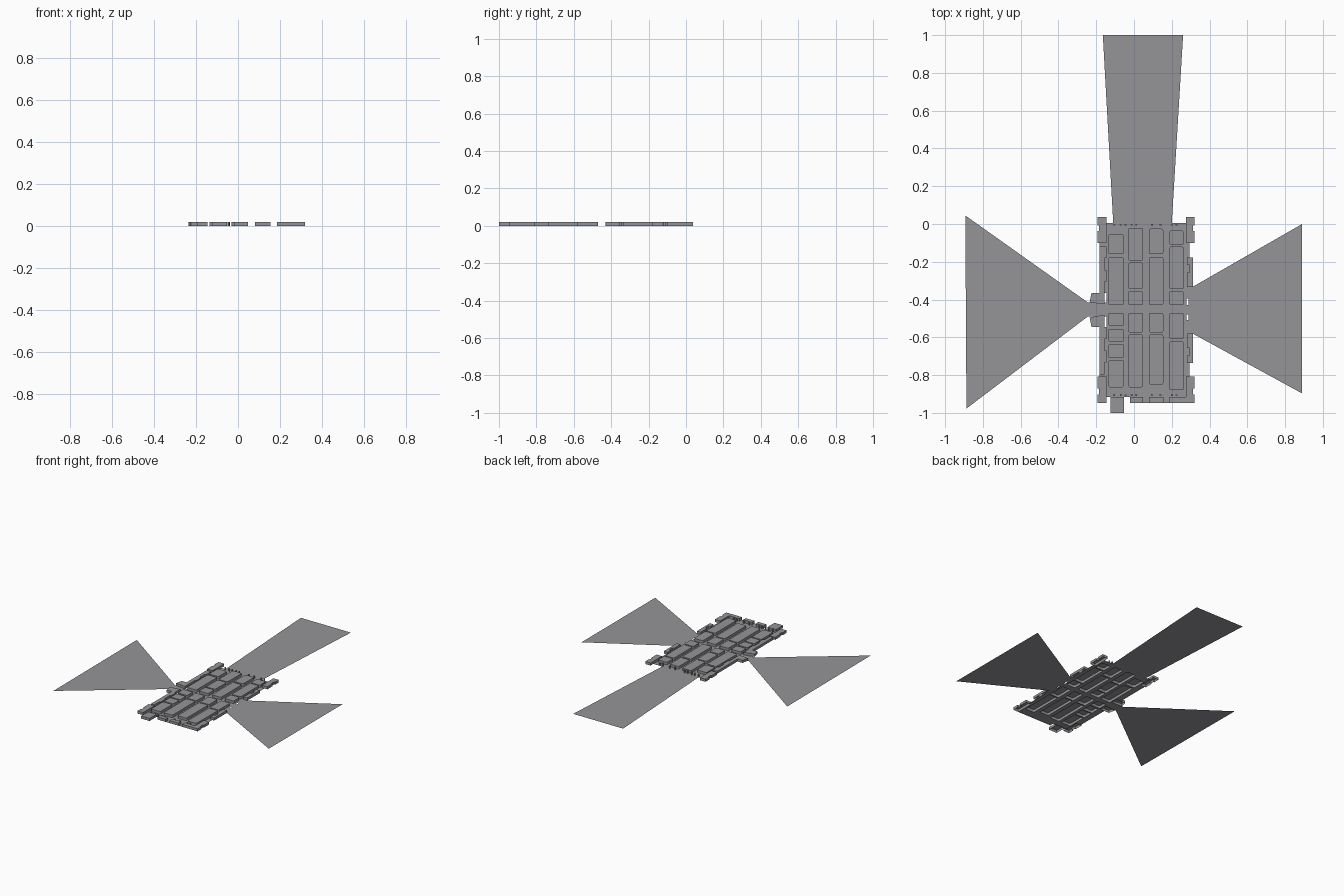
import bpy, bmesh, math

if "Cube" in bpy.data.objects:
    bpy.data.objects.remove(bpy.data.objects["Cube"])

H = 0.02  # height of the raised blocks above the streets

grey = bpy.data.materials.new("plain_grey")
grey.diffuse_color = (0.30, 0.295, 0.31, 1)
grey.use_nodes = True
grey.node_tree.nodes["Principled BSDF"].inputs["Base Color"].default_value = grey.diffuse_color


def make(name, bm):
    me = bpy.data.meshes.new(name)
    bm.to_mesh(me)
    bm.free()
    me.materials.append(grey)
    ob = bpy.data.objects.new(name, me)
    bpy.context.collection.objects.link(ob)
    return ob


def rect(x0, x1, y0, y1):
    y0, y1 = min(y0, y1), max(y0, y1)
    return [(x0, y0), (x1, y0), (x1, y1), (x0, y1)]


def rounded(x0, x1, y0, y1, r=0.009, n=3):
    y0, y1 = min(y0, y1), max(y0, y1)
    pts = []
    for k, (cx, cy) in enumerate(((x0 + r, y0 + r), (x1 - r, y0 + r),
                                  (x1 - r, y1 - r), (x0 + r, y1 - r))):
        for i in range(n + 1):
            a = math.pi + (k + i / n) * math.pi / 2
            pts.append((cx + r * math.cos(a), cy + r * math.sin(a)))
    return pts


def ccw(p):
    area = sum(a[0] * b[1] - b[0] * a[1] for a, b in zip(p, p[1:] + p[:1]))
    return p if area > 0 else p[::-1]


def raised(name, polys, h=H):
    """Walls and a cap over each outline, open underneath."""
    bm = bmesh.new()
    for p in map(ccw, polys):
        lo = [bm.verts.new((x, y, 0)) for x, y in p]
        hi = [bm.verts.new((x, y, h)) for x, y in p]
        bm.faces.new(hi)
        for i in range(len(p)):
            j = (i + 1) % len(p)
            bm.faces.new((lo[i], lo[j], hi[j], hi[i]))
    return make(name, bm)


def sheet(name, outline, holes=()):
    """Flat ground sheet at z = 0 with holes."""
    bm = bmesh.new()
    edges = []
    for p in [outline, *holes]:
        vs = [bm.verts.new((x, y, 0)) for x, y in p]
        edges += [bm.edges.new((vs[i], vs[i - 1])) for i in range(len(vs))]
    bmesh.ops.triangle_fill(bm, edges=edges, use_beauty=True, normal=(0, 0, 1))
    for f in bm.faces:
        f.normal_update()
        if f.normal.z < 0:
            f.normal_flip()
    return make(name, bm)


# Four columns of rounded blocks: (x0, x1, [(y top, y bottom), ...])
columns = [
    (-0.135, -0.055, [(-.055, -.16), (-.175, -.43), (-.47, -.54),
                      (-.555, -.625), (-.635, -.71), (-.72, -.865)]),
    (-0.03, 0.047, [(-.02, -.195), (-.205, -.345), (-.355, -.43),
                    (-.47, -.575), (-.585, -.865)]),
    (0.08, 0.155, [(-.025, -.16), (-.175, -.43), (-.47, -.575), (-.585, -.85)]),
    (0.187, 0.262, [(-.035, -.11), (-.12, -.345), (-.355, -.43),
                    (-.47, -.61), (-.62, -.88)]),
]
blocks = [rounded(x0, x1, b, t) for x0, x1, rows in columns for t, b in rows]
raised("centre_blocks", blocks)
L, R, T, B = -0.145, 0.275, 0.005, -0.915
sheet("street_floor", rect(L, R, B, T), blocks)

# Corner blocks, notched on the inside
corners = []
for sx, x_out, x_in in ((-1, -0.193, L), (1, 0.32, R)):
    for y_end, y_in, s in ((0.038, -0.1, 1), (-0.947, -0.808, -1)):
        corners.append([(x_in, y_end), (x_out, y_end), (x_out, y_end - s * .045),
                        (x_out - sx * .008, y_end - s * .045),
                        (x_out - sx * .008, y_end - s * .075),
                        (x_out, y_end - s * .075), (x_out, y_in), (x_in, y_in)])
raised("corner_blocks", corners)

# Edge blocks along the two long sides, stepped where they meet the street
edges = []
for y0, y1 in ((-0.12, -0.365), (-0.545, -0.797)):
    d = (y1 - y0) / 4
    edges.append([(-0.183, y0), (L, y0), (L, y0 + d), (-0.155, y0 + d),
                  (-0.155, y0 + 2 * d), (L, y0 + 2 * d), (L, y0 + 3 * d),
                  (-0.155, y0 + 3 * d), (-0.155, y1), (-0.183, y1)])
for y0, y1 in ((-0.178, -0.333), (-0.735, -0.58)):
    d = (y1 - y0) / 4
    edges.append([(0.312, y0), (0.28, y0), (0.28, y0 + d), (0.295, y0 + d),
                  (0.295, y0 + 2 * d), (0.28, y0 + 2 * d), (0.28, y1), (0.312, y1)])
raised("side_blocks", edges)

# Ground strips beneath the side blocks
for name, x0, x1, y0, y1 in (("left_strip_back", -0.183, L, -0.1, -0.365),
                             ("left_strip_front", -0.183, L, -0.545, -0.808),
                             ("right_strip_back", R, 0.295, -0.1, -0.333),
                             ("right_strip_front", R, 0.295, -0.58, -0.808)):
    sheet(name, rect(x0, x1, y0, y1))

# Gate blocks either side of the left exit, and the street between them
raised("left_gate", [
    [(L - .01, -.365), (-.225, -.365), (-.235, -.415), (L - .01, -.425)],
    [(L - .01, -.545), (-.225, -.545), (-.235, -.495), (L - .01, -.48)]])
sheet("left_gate_street", rect(-0.245, L, -0.49, -0.415))

# Front edge blocks, parted by the streets, and the front jetty
raised("front_blocks", [rect(x0, x1, -0.947, B) for x0, x1 in
                        ((-0.02, 0.047), (0.08, 0.155), (0.187, R))]
       + [rect(-0.125, -0.053, -1.0, B)])
sheet("front_street", rect(-0.02, R, -0.947, B))

# Small posts along the back and front edges
posts = []
for y in (-0.004, -0.905):
    for x in (-0.105, -0.07, -0.045, -0.012, 0.012, 0.095, 0.14, 0.2, 0.225):
        posts.append([(x + .006 * math.cos(i * math.pi / 3),
                       y + .006 * math.sin(i * math.pi / 3)) for i in range(6)])
raised("edge_posts", posts)

# Flat fans of ground running out to the horizon
sheet("back_fan", [(-0.11, T), (0.2, T), (0.26, 1), (-0.165, 1)])
sheet("left_fan", [(-0.245, -0.415), (-0.893, 0.045), (-0.887, -0.977), (-0.245, -0.49)])
sheet("right_fan", [(R, -0.58), (0.31, -0.58), (0.89, -0.897), (0.89, 0.0),
                    (0.31, -0.333), (R, -0.333)],
      [rect(0.278, 0.288, -0.428, -0.395), rect(0.278, 0.288, -0.508, -0.478)])
